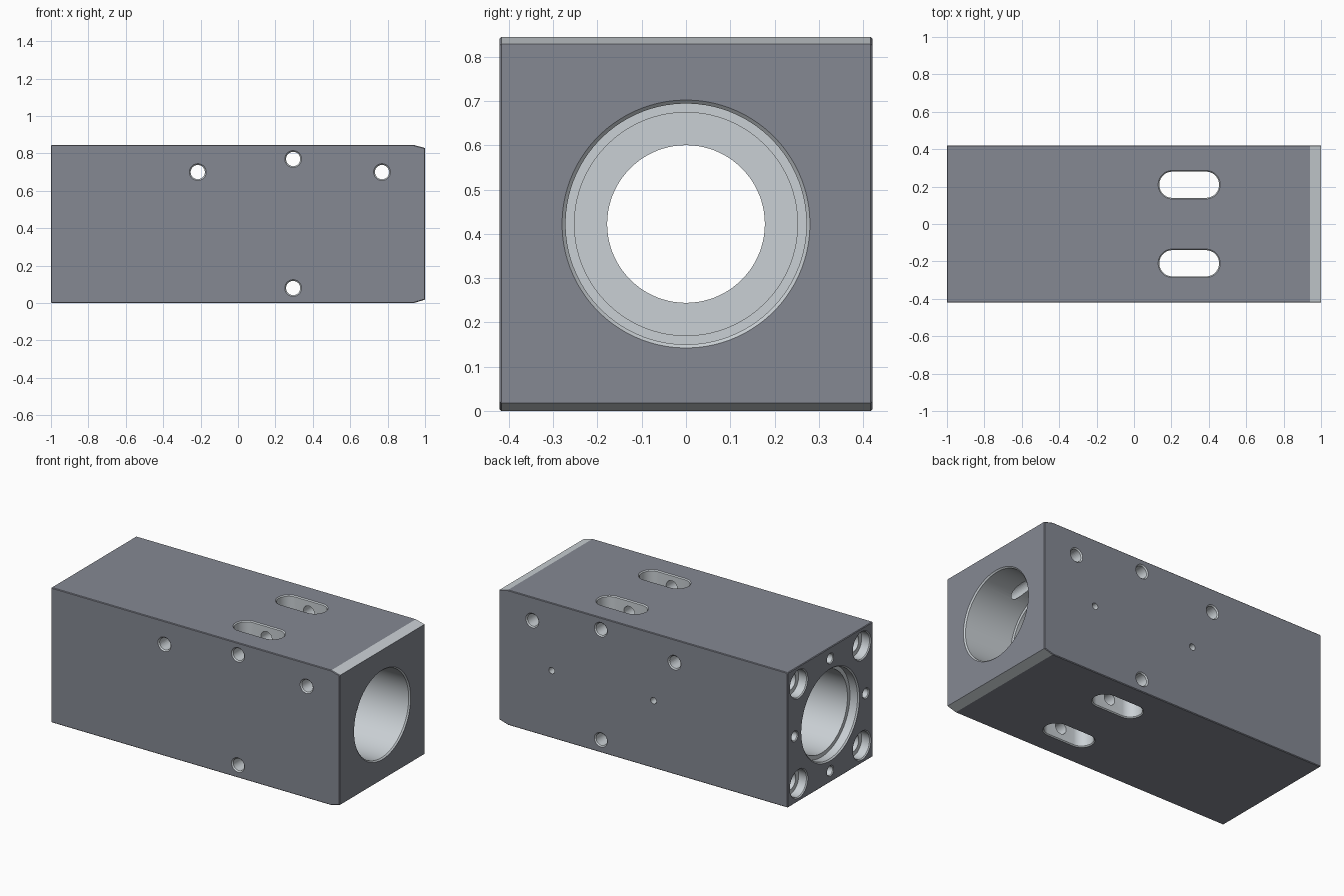
import bpy, bmesh
from math import cos, sin, pi, radians
from mathutils import Vector

if "Cube" in bpy.data.objects:
    bpy.data.objects.remove(bpy.data.objects["Cube"])

HY, H = 0.421, 0.845      # half depth and height of the block
CZ = H / 2                # bore axis height
X, Y, Z = Vector((1, 0, 0)), Vector((0, 1, 0)), Vector((0, 0, 1))


def finish(bm, name):
    bmesh.ops.recalc_face_normals(bm, faces=bm.faces)
    mesh = bpy.data.meshes.new(name)
    bm.to_mesh(mesh)
    bm.free()
    ob = bpy.data.objects.new(name, mesh)
    bpy.context.collection.objects.link(ob)
    return ob


def cutter(name, origin, axis, profile, half_len=0.0, n=48):
    """Loft round (or slot shaped) sections given as (distance, radius) along an axis."""
    u = Z if axis.x else X
    v = axis.cross(u)
    bm = bmesh.new()
    rings = []
    for t, r in profile:
        ring = []
        for k in range(n):
            a = (k + 0.5) * 2 * pi / n
            du = r * cos(a) + (half_len if cos(a) > 0 else -half_len)
            ring.append(bm.verts.new(Vector(origin) + axis * t + u * du + v * (r * sin(a))))
        rings.append(ring)
    for a, b in zip(rings, rings[1:]):
        for k in range(n):
            bm.faces.new((a[k], a[(k + 1) % n], b[(k + 1) % n], b[k]))
    bm.faces.new(rings[0])
    bm.faces.new(rings[-1])
    ob = finish(bm, name)
    ob.hide_render = True
    return ob


def through(length, r, c):
    """Profile of a through hole with a chamfer c at both mouths."""
    e = 0.01
    return [(-e, r + c + e), (c, r), (length - c, r), (length + e, r + c + e)]


def material(name, color):
    mat = bpy.data.materials.new(name)
    mat.diffuse_color = (*color, 1)
    mat.use_nodes = True
    mat.node_tree.nodes["Principled BSDF"].inputs["Base Color"].default_value = mat.diffuse_color
    return mat


# Block: side outline with lead-in slopes at the right end
bm = bmesh.new()
outline = [(-1, 0), (0.94, 0), (1, 0.018), (1, H - 0.016), (0.94, H), (-1, H)]
face = bm.faces.new([bm.verts.new((x, -HY, z)) for x, z in outline])
ext = bmesh.ops.extrude_face_region(bm, geom=[face])
bmesh.ops.translate(bm, vec=(0, 2 * HY, 0),
                    verts=[g for g in ext["geom"] if isinstance(g, bmesh.types.BMVert)])
block = finish(bm, "housing_block")
bevel = block.modifiers.new("edge_break", 'BEVEL')
bevel.width, bevel.segments = 0.004, 1
bevel.limit_method, bevel.angle_limit = 'ANGLE', radians(80)

# Stepped main bore with a thick inner web
cutters = [cutter("main_bore", (0, 0, CZ), X, [
    (-1.01, 0.298), (-0.992, 0.28), (-0.94, 0.28), (-0.94, 0.255), (-0.04, 0.255),
    (-0.04, 0.178), (0.6, 0.178), (0.6, 0.252), (0.665, 0.252), (0.665, 0.272),
    (0.992, 0.272), (1.01, 0.29)], n=96)]

# Two vertical slots through the web
for s in (-1, 1):
    cutters.append(cutter("vertical_slot", (0.295, s * 0.21, 0), Z,
                          through(H, 0.07, 0.006), half_len=0.09))

# Cross holes from front to back
for x, z in ((-0.215, 0.7), (0.77, 0.7), (0.295, 0.77), (0.295, 0.08)):
    cutters.append(cutter("cross_hole", (x, -HY, z), Y, through(2 * HY, 0.038, 0.007), n=32))

# Small ports from the back into both chambers
for x in (-0.07, 0.635):
    cutters.append(cutter("port", (x, 0.2, CZ), Y, [(0, 0.02), (0.3, 0.02)], n=24))

# Counterbored corner holes and small holes between them on the left end
for sy in (-1, 1):
    for sz in (-1, 1):
        cutters.append(cutter("corner_hole", (-1, sy * 0.312, CZ + sz * 0.312), X, [
            (-0.01, 0.1), (0.006, 0.084), (0.06, 0.084), (0.06, 0.055), (0.3, 0.055)], n=32))
for k in range(4):
    a = k * pi / 2
    cutters.append(cutter("end_hole", (-1, 0.352 * cos(a), CZ + 0.352 * sin(a)), X, [
        (-0.01, 0.044), (0.005, 0.029), (0.2, 0.029)], n=24))

# Cut everything out of the block
for c in cutters:
    mod = block.modifiers.new(c.name, 'BOOLEAN')
    mod.operation, mod.solver, mod.object = 'DIFFERENCE', 'EXACT', c
bpy.context.view_layer.objects.active = block
block.select_set(True)
for mod in list(block.modifiers):
    bpy.ops.object.modifier_apply(modifier=mod.name)
for c in cutters:
    bpy.data.objects.remove(c)
bpy.ops.object.shade_smooth_by_angle(angle=radians(20))
# Keep the sloped lead-ins crisp
mesh = block.data
for e in mesh.edges:
    a, b = (mesh.vertices[i].co for i in e.vertices)
    if abs(a.x - b.x) < 1e-4 and abs(a.z - b.z) < 1e-4 and abs(a.y - b.y) > 0.7:
        e.use_edge_sharp = True

# Dark outer skin, bright machined surfaces (bores, holes, slopes)
mesh.materials.clear()
mesh.materials.append(material("dark_skin", (0.234, 0.248, 0.29)))
mesh.materials.append(material("bright_metal", (0.59, 0.63, 0.66)))
t = 0.0022
for p in mesh.polygons:
    # every corner of an outer face lies on the same outer side
    cs = [mesh.vertices[i].co for i in p.vertices]
    mid = sum(cs, Vector()) / len(cs)
    skin = (abs(mid.y) > HY - t or abs(mid.x) > 1 - t or mid.z < t or mid.z > H - t)
    p.material_index = 0 if skin else 1
